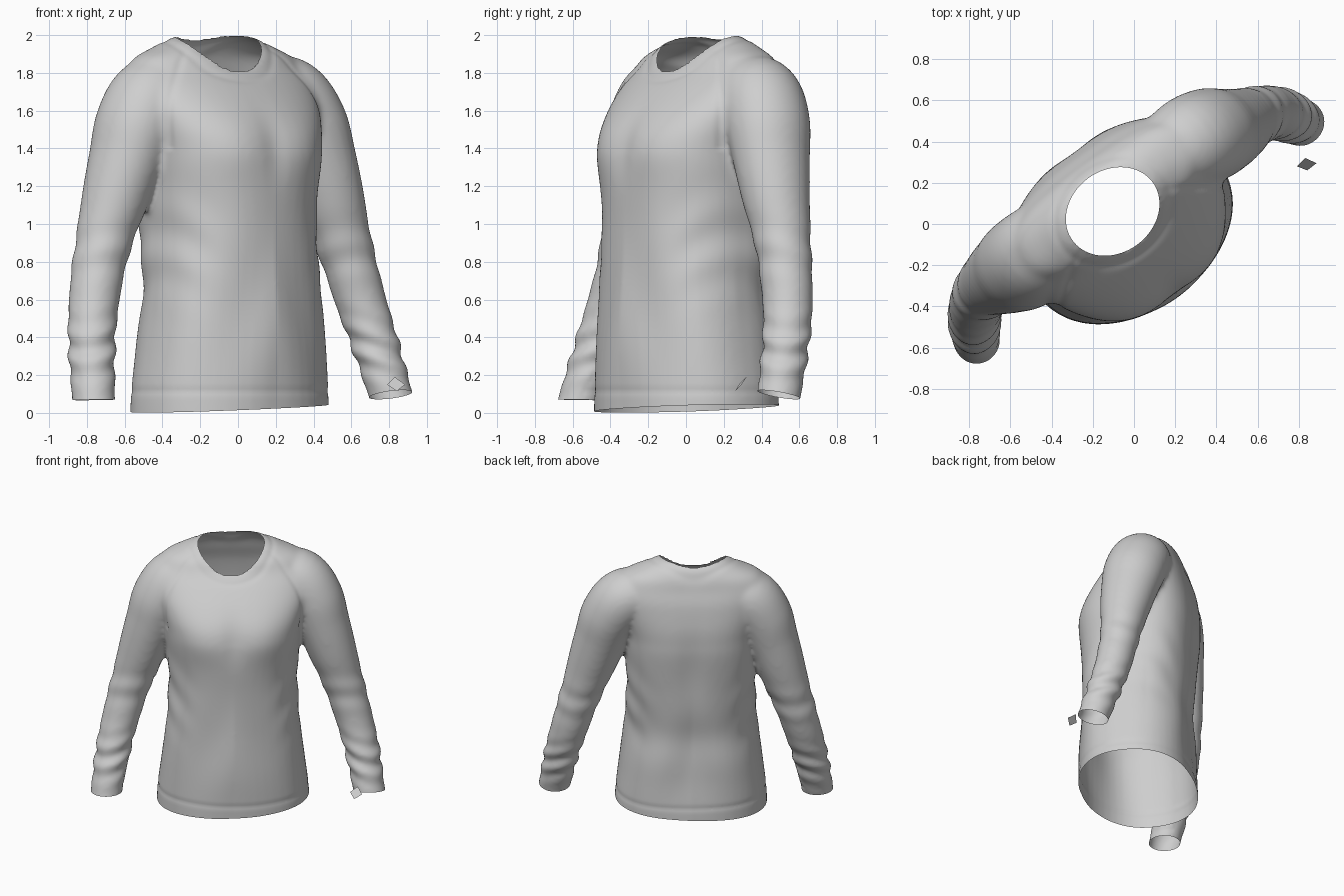
import bpy, bmesh, math
from mathutils import Vector, Matrix

if "Cube" in bpy.data.objects:
    bpy.data.objects.remove(bpy.data.objects["Cube"], do_unlink=True)

TURN = Matrix.Rotation(math.radians(36), 4, "Z")
MID = -0.035
SEG = 48

fabric = bpy.data.materials.new("light grey fabric")
fabric.use_nodes = True
GREY = (0.62, 0.62, 0.62, 1)
fabric.diffuse_color = GREY
fabric.node_tree.nodes["Principled BSDF"].inputs["Base Color"].default_value = GREY


def spline(rows, steps=6):
    """Catmull-Rom resampling of rows of numbers."""
    rows = [Vector(r) for r in rows]
    out = []
    for i in range(len(rows) - 1):
        a, b, c, d = (rows[min(max(i + k, 0), len(rows) - 1)] for k in (-1, 0, 1, 2))
        for s in range(steps):
            t = s / steps
            out.append(0.5 * (2 * b + (c - a) * t + (2 * a - 5 * b + 4 * c - d) * t * t
                              + (3 * b - a - 3 * c + d) * t ** 3))
    return out + [rows[-1]]


def loft(bm, rings):
    """Closed solid through rings of points."""
    loops = [[bm.verts.new(p) for p in ring] for ring in rings]
    faces = [bm.faces.new(loops[0]), bm.faces.new(loops[-1])]
    for lo, hi in zip(loops, loops[1:]):
        for i in range(SEG):
            j = (i + 1) % SEG
            faces.append(bm.faces.new((lo[i], lo[j], hi[j], hi[i])))
    bmesh.ops.recalc_face_normals(bm, faces=faces)


def power(v, e):
    return math.copysign(abs(v) ** e, v)


def bump(d, width):
    return math.exp(-(d / width) ** 2)


def torso_ring(z, half, front, back):
    """Oval ring with squarer corners at the back and across the chest."""
    ring = []
    for i in range(SEG):
        a = math.tau * i / SEG
        if math.sin(a) > 0:
            e = 0.74 + 0.13 * bump(z, 0.35) + 0.14 * bump(z - 2.0, 0.12)
        else:
            e = 0.92 - 0.1 * bump(z - 1.45, 0.2)
        ring.append((MID + half * power(math.cos(a), e),
                     -(front + back) / 2 + (front - back) / 2 * power(math.sin(a), e), z))
    return ring


def sleeve_rings(side):
    # distance from middle, forward, height, radius
    path = spline([(0.12, -0.17, 1.70, 0.16), (0.28, -0.17, 1.70, 0.185), (0.44, -0.165, 1.67, 0.215),
                   (0.545, -0.15, 1.53, 0.215), (0.61, -0.14, 1.35, 0.195), (0.675, -0.135, 1.15, 0.176),
                   (0.755, -0.13, 0.9, 0.148), (0.835, -0.10, 0.62, 0.135), (0.895, -0.045, 0.38, 0.125),
                   (0.94, 0.03, 0.12, 0.116), (0.965, 0.08, -0.06, 0.112)])
    rings = []
    for k, (u, f, z, r) in enumerate(path):
        n, p = path[min(k + 1, len(path) - 1)], path[max(k - 1, 0)]
        tangent = Vector((side * (n[0] - p[0]), p[1] - n[1], n[2] - p[2])).normalized()
        across = tangent.cross(Vector((0, 1, 0))).normalized()
        depth = across.cross(tangent) * (1 + 0.08 * bump(z - 1.4, 0.35))
        twist = side * (0.04 + 0.02 * bump(z - 1.2, 0.4)) * min(1, 1.75 - z)
        centre = Vector((side * u, -f - twist, z))
        rings.append([centre + r * (math.cos(math.tau * i / SEG) * across
                                    + math.sin(math.tau * i / SEG) * depth) for i in range(SEG)])
    return rings


# Body and sleeves as overlapping solids
bm = bmesh.new()
profile = spline([(-0.08, 0.55, 0.405, -0.45), (0.1, 0.545, 0.405, -0.445), (0.35, 0.515, 0.405, -0.425),
                  (0.7, 0.475, 0.39, -0.415), (1.0, 0.465, 0.385, -0.435), (1.3, 0.485, 0.395, -0.46),
                  (1.42, 0.495, 0.38, -0.46), (1.52, 0.52, 0.34, -0.455), (1.62, 0.55, 0.27, -0.44),
                  (1.72, 0.56, 0.18, -0.42), (1.81, 0.54, 0.09, -0.39), (1.88, 0.485, 0.045, -0.37),
                  (1.935, 0.37, 0.0, -0.345), (1.97, 0.29, -0.03, -0.32), (1.995, 0.22, -0.06, -0.29),
                  (2.02, 0.1, -0.12, -0.24)])
loft(bm, [torso_ring(*row) for row in profile])
for side in (-1, 1):
    loft(bm, sleeve_rings(side))
mesh = bpy.data.meshes.new("shirt_base")
bm.to_mesh(mesh)
bm.free()
base = bpy.data.objects.new("shirt_base", mesh)
bpy.context.collection.objects.link(base)

# Blend the solids into one skin
remesh = base.modifiers.new("blend", "REMESH")
remesh.mode = "VOXEL"
remesh.voxel_size = 0.015
smooth = base.modifiers.new("soften", "SMOOTH")
smooth.factor = 0.5
smooth.iterations = 16
skin = bpy.data.meshes.new_from_object(base.evaluated_get(bpy.context.evaluated_depsgraph_get()))
bpy.data.objects.remove(base, do_unlink=True)
bm = bmesh.new()
bm.from_mesh(skin)
bm.normal_update()


def neck_offset(co):
    """Position from the neck centre, in units of the oval opening."""
    return Vector(((co.x + 0.048) / 0.24, (co.y - 0.11) / 0.2))


def fold(co):
    """Height of the cloth folds at a point."""
    x, f, z = co.x - MID, -co.y, co.z
    u = abs(x)
    h = 0.0
    if u > 0.5 + 0.32 * max(0, 1.1 - z) and z < 1.35:
        # Gathered forearm and elbow creases
        h += 0.009 * bump(z - 0.33, 0.15) * math.sin(48 * z + 9 * f + 14 * u)
        h += 0.005 * bump(z - 0.85, 0.13) * math.sin(30 * z - 12 * f)
    else:
        # Long drapes and slanting side creases
        side = max(-1, min(1, f / 0.2))
        h += 0.010 * bump(z - 0.55, 0.4) * math.sin(13 * u + 4 * z) * side
        h += 0.006 * bump(z - 0.9, 0.25) * bump(u - 0.45, 0.12) * math.sin(22 * z - 22 * u)
        # Chest fullness, hollow of the back
        chest, spine = max(0, side), max(0, -side)
        h += 0.012 * chest * bump(z - 1.4, 0.16) * (bump(u - 0.22, 0.14) - bump(u, 0.08))
        h -= 0.015 * spine * (bump(z - 1.2, 0.3) * bump(u, 0.1) + bump(z - 0.65, 0.15))
        # Hem stitching
        h -= 0.004 * bump(z - 0.115, 0.018)
    if z > 1.4:
        # Slanted seam from collar to underarm, and collar band
        fade = max(0, min(1, (f + 0.06) / 0.06))
        h -= 0.005 * fade * bump(f + 0.04 - 0.7 * (u - 0.28), 0.024)
        h -= 0.004 * bump(neck_offset(co).length - 1.25, 0.08)
    return h


shift = [(v, v.normal * fold(v.co)) for v in bm.verts]
for v, offset in shift:
    v.co += offset

# Oval neck opening with a clean rim
hole = [f for f in bm.faces if f.calc_center_median().z > 1.7
        and neck_offset(f.calc_center_median()).length < 1]
bmesh.ops.delete(bm, geom=hole, context="FACES")
for v in bm.verts:
    if v.is_boundary:
        d = neck_offset(v.co).normalized()
        v.co.x, v.co.y = d.x * 0.24 - 0.048, d.y * 0.2 + 0.11
rim = [v for v in bm.verts if v.co.z > 1.7 and neck_offset(v.co).length < 1.12]
for _ in range(5):
    bmesh.ops.smooth_vert(bm, verts=rim, factor=0.5, use_axis_z=True)


def trim(inside, point, normal):
    """Open the skin at a plane."""
    faces = [f for f in bm.faces if inside(f.calc_center_median())]
    geom = set(faces)
    for f in faces:
        geom.update(f.edges)
        geom.update(f.verts)
    bmesh.ops.bisect_plane(bm, geom=list(geom), dist=1e-5, plane_co=point,
                           plane_no=Vector(normal).normalized(), clear_outer=True)


# Hem and cuff openings
trim(lambda c: abs(c.x) < 0.7 and c.z < 0.4, (0, 0, 0.025), (0.04, 0, -1))
for side in (-1, 1):
    trim(lambda c: c.x * side > 0.7 and c.z < 0.4, (0, -0.05, 0.08 + 0.01 * side),
         (0, -0.12 - 0.1 * side, -1))


def finish(bm, name):
    mesh = bpy.data.meshes.new(name)
    bm.to_mesh(mesh)
    bm.free()
    mesh.materials.append(fabric)
    obj = bpy.data.objects.new(name, mesh)
    bpy.context.collection.objects.link(obj)
    for p in mesh.polygons:
        p.use_smooth = True
        p.material_index = 0


bm.transform(TURN)
finish(bm, "shirt")

# Small loose square tag by the left cuff
bm = bmesh.new()
bm.faces.new([bm.verts.new(p) for p in ((0.79, 0.28, 0.15), (0.84, 0.26, 0.115),
                                        (0.885, 0.295, 0.15), (0.83, 0.32, 0.19))])
finish(bm, "loose_tag")
